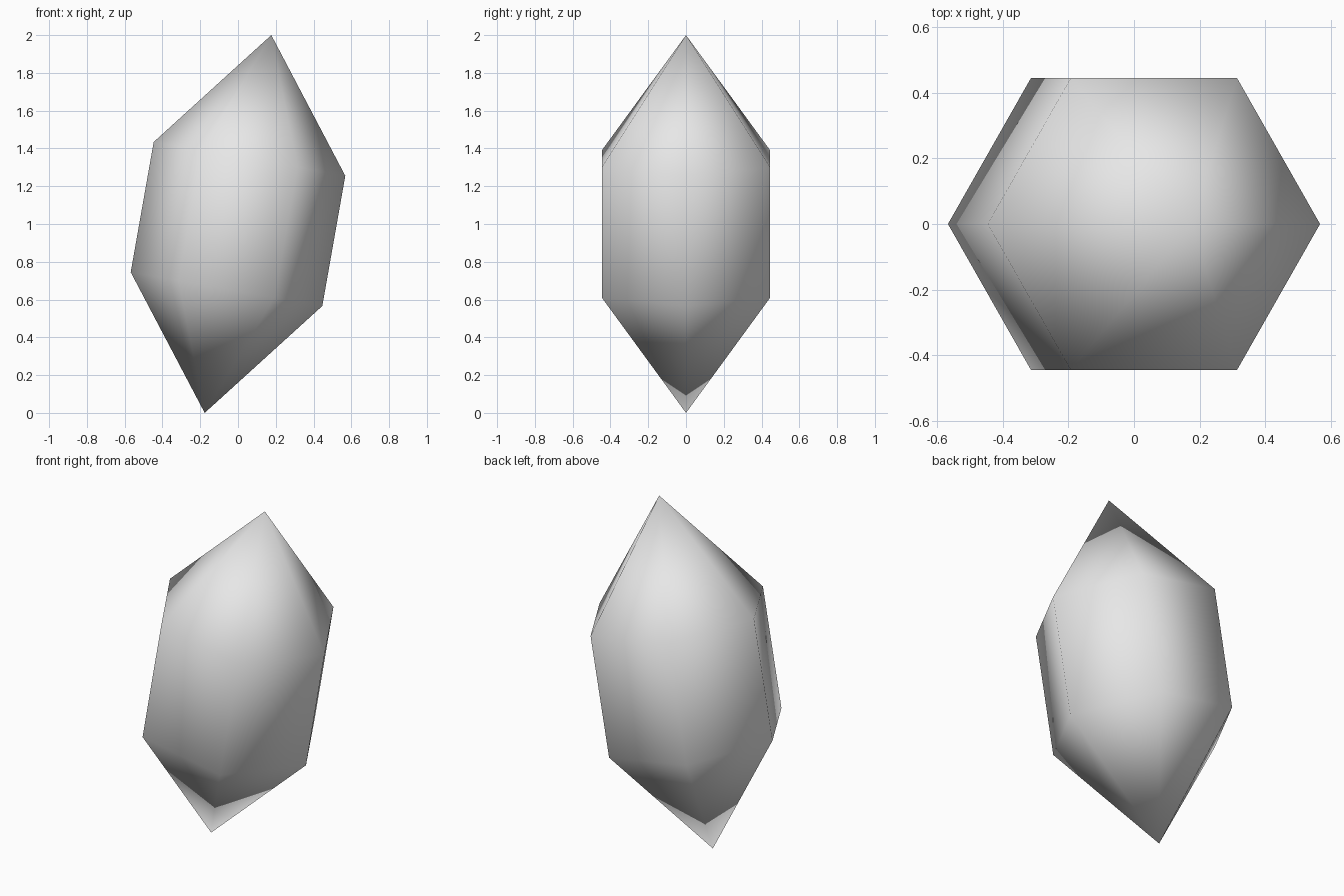
import bpy
import bmesh
from math import radians, cos, sin, tau
from mathutils import Matrix

cube = bpy.data.objects.get("Cube")
if cube:
    bpy.data.objects.remove(cube, do_unlink=True)

SIDES = 6
RADIUS = 0.515
HALF_BODY = 0.35
HALF_LENGTH = 1 / cos(radians(10))
TILT = radians(10)

# Crystal material
mat = bpy.data.materials.new("pale grey crystal")
mat.use_nodes = True
colour = (0.8, 0.8, 0.8, 1)
mat.diffuse_color = colour
mat.node_tree.nodes["Principled BSDF"].inputs["Base Color"].default_value = colour

# Six-sided prism with a pointed cap at each end
bm = bmesh.new()


def ring(z):
    return [bm.verts.new((RADIUS * cos(tau * i / SIDES), RADIUS * sin(tau * i / SIDES), z))
            for i in range(SIDES)]


lower, upper = ring(-HALF_BODY), ring(HALF_BODY)
bottom_tip = bm.verts.new((0, 0, -HALF_LENGTH))
top_tip = bm.verts.new((0, 0, HALF_LENGTH))
for i in range(SIDES):
    j = (i + 1) % SIDES
    bm.faces.new((lower[i], lower[j], upper[j], upper[i]))
    bm.faces.new((upper[i], upper[j], top_tip))
    bm.faces.new((lower[j], lower[i], bottom_tip))

# Lean the crystal to its left and stand it on its lower tip
bm.transform(Matrix.Translation((0, 0, 1)) @ Matrix.Rotation(TILT, 4, 'Y'))
bmesh.ops.recalc_face_normals(bm, faces=bm.faces)
for face in bm.faces:
    face.smooth = True

mesh = bpy.data.meshes.new("crystal")
bm.to_mesh(mesh)
bm.free()
mesh.materials.append(mat)
crystal = bpy.data.objects.new("crystal", mesh)
bpy.context.collection.objects.link(crystal)
